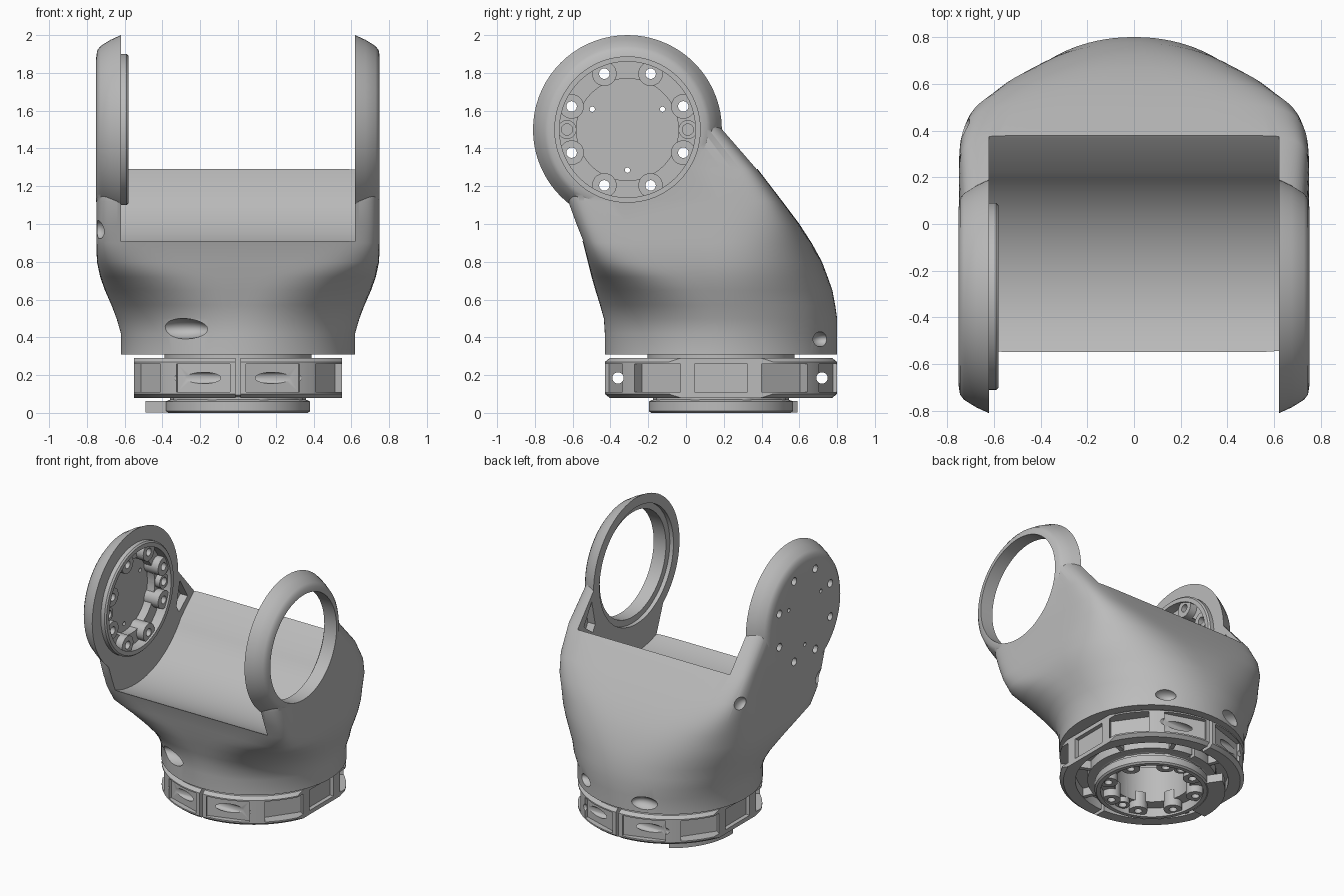
import bpy, bmesh
from math import sin, cos, pi, radians, copysign
from mathutils import Matrix, Vector

if "Cube" in bpy.data.objects:
    bpy.data.objects.remove(bpy.data.objects["Cube"])

metal = bpy.data.materials.new("cast_grey")
metal.use_nodes = True
metal.diffuse_color = (0.5, 0.5, 0.5, 1)
metal.node_tree.nodes["Principled BSDF"].inputs["Base Color"].default_value = (0.5, 0.5, 0.5, 1)

PIVOT_Y, PIVOT_Z = -0.31, 1.5     # arm bearing axis
BASE_Y = 0.185                    # base ring axis
WALL = 0.62                       # inner face of the arms


def finish(bm, name):
    bmesh.ops.recalc_face_normals(bm, faces=bm.faces)
    mesh = bpy.data.meshes.new(name)
    bm.to_mesh(mesh)
    bm.free()
    mesh.materials.append(metal)
    ob = bpy.data.objects.new(name, mesh)
    bpy.context.collection.objects.link(ob)
    return ob


def skin(rings, name="cutter", M=Matrix()):
    """Bridge a stack of point rings and cap both ends."""
    bm = bmesh.new()
    loops = [[bm.verts.new(M @ Vector(p)) for p in ring] for ring in rings]
    n = len(loops[0])
    for a, b in zip(loops, loops[1:]):
        for i in range(n):
            j = (i + 1) % n
            bm.faces.new((a[i], a[j], b[j], b[i]))
    bm.faces.new(loops[0])
    bm.faces.new(loops[-1])
    return finish(bm, name)


def lathe(profile, M=Matrix(), name="cutter", n=72):
    """Turn (radius, height) points round the local z axis."""
    return skin([[(r * cos(2 * pi * i / n), r * sin(2 * pi * i / n), z) for i in range(n)]
                 for r, z in profile], name, M)


def rod(r, z0, z1, M=Matrix(), x=0, y=0, n=28):
    return lathe([(r, z0), (r, z1)], M @ Matrix.Translation((x, y, 0)), n=n)


def box(lo, hi, M=Matrix()):
    (a, b, c), (d, e, f) = lo, hi
    return skin([[(a, b, z), (d, b, z), (d, e, z), (a, e, z)] for z in (c, f)], M=M)


def prism_x(points, half):
    """Extrude a (y, z) outline across the model."""
    return skin([[(x, y, z) for y, z in points] for x in (-half, half)])


def dent(centre, size):
    bm = bmesh.new()
    bmesh.ops.create_uvsphere(bm, u_segments=24, v_segments=14, radius=1,
                              matrix=Matrix.Translation(centre) @ Matrix.Diagonal((*size, 1)))
    return finish(bm, "cutter")


def combine(ob, tool, op="DIFFERENCE"):
    """Apply a boolean and discard the tool."""
    mod = ob.modifiers.new("bool", "BOOLEAN")
    mod.operation, mod.solver, mod.object = op, "EXACT", tool
    bpy.context.view_layer.update()
    done = bpy.data.meshes.new_from_object(ob.evaluated_get(bpy.context.evaluated_depsgraph_get()))
    ob.modifiers.clear()
    ob.data = done
    bpy.data.objects.remove(tool)


def smooth(ob):
    bpy.ops.object.select_all(action="DESELECT")
    ob.select_set(True)
    bpy.context.view_layer.objects.active = ob
    bpy.ops.object.shade_smooth_by_angle(angle=radians(32))


def polar(r, deg):
    return r * cos(radians(deg)), r * sin(radians(deg))


def bolt_face(ob, M, deep):
    """Recessed mounting face: bolt bosses, dowels and a deep middle."""
    combine(ob, lathe([(0.27, -deep), (0.27, -0.07), (0.36, -0.07), (0.36, 0.1)], M))
    bolts = [polar(0.32, 22.5 + 45 * k) for k in range(8)]
    dowels = [polar(0.32, a) for a in (90, 270)]
    for x, y in bolts:
        combine(ob, rod(0.065, -0.14, -0.015, M, x, y), "UNION")
    for x, y in dowels:
        combine(ob, rod(0.05, -0.139, -0.03, M, x, y), "UNION")
        combine(ob, rod(0.03, -0.1, 0.1, M, x, y, 16))
    for x, y in bolts:
        combine(ob, rod(0.028, -0.3, 0.1, M, x, y, 16))


# Yoke body: z, front y, back y, half width, front and back squareness
sections = [
    (0.31, -0.43, 0.8, 0.62, 2, 2), (0.42, -0.43, 0.8, 0.62, 2, 2),
    (0.5, -0.435, 0.8, 0.643, 2.1, 2.1), (0.57, -0.455, 0.79, 0.67, 2.3, 2.1),
    (0.65, -0.48, 0.775, 0.705, 2.9, 2.2), (0.72, -0.5, 0.75, 0.73, 4, 2.4),
    (0.8, -0.52, 0.72, 0.747, 8, 2.7), (0.9, -0.545, 0.665, 0.75, 12, 3.4),
    (1.0, -0.585, 0.6, 0.75, 12, 5), (1.12, -0.63, 0.51, 0.75, 11, 8),
    (1.29, -0.65, 0.38, 0.75, 9, 11), (1.55, -0.55, 0.165, 0.74, 7, 7)]


def outline(z, front, back, half, front_power, back_power, n=120):
    pts = []
    for i in range(n):
        c, s = cos(2 * pi * (i + 0.5) / n), sin(2 * pi * (i + 0.5) / n)
        e = 2 / (back_power if s > 0 else front_power)
        pts.append((half * copysign(abs(c) ** e, c),
                    (front + back) / 2 + (back - front) / 2 * copysign(abs(s) ** e, s), z))
    return pts


yoke = skin([outline(*row) for row in sections], "yoke_body")

# Rounded arm ends
arm_edge = [(0.5, 0.4), (0.5, WALL), (0.475, 0.675), (0.442, 0.728), (0.42, 0.745), (0.38, 0.751)]
pivot = Matrix.Translation((0, PIVOT_Y, PIVOT_Z))
for side in (1, -1):
    M = pivot @ Matrix.Rotation(side * pi / 2, 4, "Y")
    combine(yoke, lathe(arm_edge, M), "UNION")

# Open stepped bearing ring in the left arm
axis_x = pivot @ Matrix.Rotation(pi / 2, 4, "Y")
combine(yoke, lathe([(0.43, 0.33), (0.43, 0.65), (0.385, 0.65), (0.385, 0.9)], axis_x, n=80))

# Saddle slot between the arms
arc = [(PIVOT_Y + y, PIVOT_Z + z) for y, z in (polar(0.637, a) for a in range(-118, -28, 5))]
slot = [(-1.2, 2.3), (-1.2, 1.2)] + arc + [(0.37, 1.285), (0.7, 1.53), (0.7, 2.3)]
combine(yoke, prism_x(slot, WALL))

# Corner pockets on the inner arm faces
combine(yoke, prism_x([(0.21, 1.43), (0.17, 1.25), (0.2, 1.2), (0.3, 1.28)], 0.68))

# Bolted flange on the right arm
combine(yoke, lathe([(0.4, -0.66), (0.4, -0.59), (0.39, -0.58)], axis_x), "UNION")
face_x = axis_x @ Matrix.Translation((0, 0, -0.58))
bolt_face(yoke, face_x, 0.13)
for a in (0, 120, 240):
    combine(yoke, rod(0.014, -0.3, 0.1, face_x, *polar(0.215, a), 12))

# Hollow above the hub
base = Matrix.Translation((0, BASE_Y, 0))
combine(yoke, lathe([(0.5, 0.2), (0.5, 0.45), (0.42, 0.62), (0.25, 0.72)], base))

# Tool access scoops near the base and on the right arm
for centre, size in (((-0.3, -0.38, 0.445), (0.15, 0.09, 0.055)),
                     ((-0.22, 0.79, 0.38), (0.11, 0.07, 0.05)),
                     ((0.33, 0.72, 0.39), (0.08, 0.06, 0.04)),
                     ((-0.74, 0.42, 1.12), (0.04, 0.06, 0.05)),
                     ((-0.74, -0.5, 0.97), (0.04, 0.06, 0.05))):
    combine(yoke, dent(centre, size))
smooth(yoke)

# Split clamp ring
clamp = lathe([(0.59, 0.08), (0.615, 0.1), (0.615, 0.27), (0.59, 0.29)], base, "clamp_ring")
combine(clamp, box((-0.55, -1, 0), (0.55, 1, 0.5)), "INTERSECT")
combine(clamp, rod(0.51, 0, 0.15, base, n=72))
combine(clamp, rod(0.43, 0.085, 0.2, base, n=72), "UNION")
for k in range(8):
    turn = base @ Matrix.Rotation(radians(22.5 + 45 * k), 4, "Z")
    combine(clamp, box((0.4, -0.015, 0.09), (0.53, 0.015, 0.2), turn), "UNION")
for angle, inner, half in ((0, 0.52, 0.14), (35, 0.53, 0.14), (-35, 0.53, 0.14),
                           (72, 0.575, 0.15), (-72, 0.575, 0.15)):
    for flip in (0, 180):
        turn = base @ Matrix.Rotation(radians(angle + flip), 4, "Z")
        combine(clamp, box((inner, -half, 0.11), (0.8, half, 0.26), turn))
combine(clamp, rod(0.375, 0, 0.5, base, n=64))
combine(clamp, box((-0.012, -1, 0), (0.012, 1, 0.5)))
for y in (-0.36, 0.72):
    combine(clamp, rod(0.03, -1, 1, Matrix.Translation((0, y, 0.185)) @ Matrix.Rotation(pi / 2, 4, "Y")))
smooth(clamp)

# Output hub with neck, locating tab and bolted underside
hub = lathe([(0.37, 0), (0.382, 0.01), (0.382, 0.06), (0.36, 0.07), (0.36, 0.085),
             (0.39, 0.095), (0.39, 0.33)], base, "output_hub")
sweep = [polar(0.49, a) for a in range(124, 185, 5)] + [polar(0.375, a) for a in range(184, 120, -5)]
combine(hub, skin([[(x, y, z) for x, y in sweep] for z in (0.002, 0.062)], M=base), "UNION")
bolt_face(hub, base @ Matrix.Rotation(pi, 4, "X") @ Matrix.Scale(0.95, 4), 0.4)
smooth(hub)
